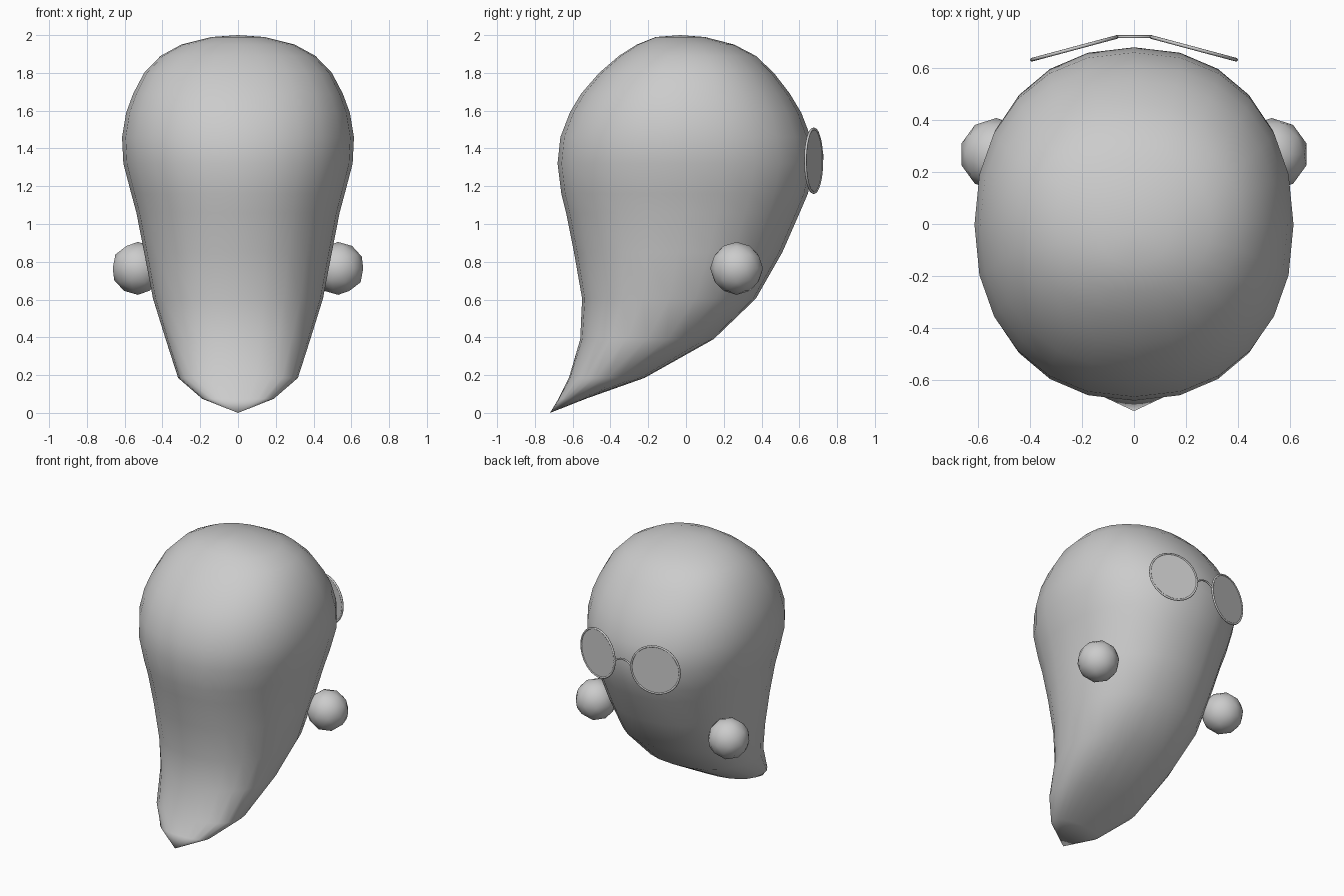
import bpy, bmesh, math

if "Cube" in bpy.data.objects:
    bpy.data.objects.remove(bpy.data.objects["Cube"])

SEG = 24
# Body rings: z, back y, front y, half width, squareness
RINGS = [
    (1.990, -0.16, 0.10, 0.14, 2.0),
    (1.950, -0.26, 0.255, 0.30, 2.1),
    (1.890, -0.355, 0.37, 0.41, 2.15),
    (1.800, -0.46, 0.465, 0.497, 2.2),
    (1.690, -0.555, 0.55, 0.555, 2.2),
    (1.590, -0.615, 0.61, 0.592, 2.2),
    (1.460, -0.665, 0.66, 0.614, 2.2),
    (1.320, -0.68, 0.68, 0.607, 2.2),
    (1.160, -0.66, 0.645, 0.565, 2.2),
    (1.060, -0.635, 0.602, 0.538, 2.2),
    (0.850, -0.593, 0.51, 0.497, 2.2),
    (0.605, -0.55, 0.37, 0.45, 2.25),
    (0.390, -0.56, 0.146, 0.383, 2.3),
    (0.185, -0.62, -0.22, 0.317, 2.3),
    (0.075, -0.675, -0.53, 0.19, 2.2),
]


def spow(v, p):
    return math.copysign(abs(v) ** p, v)


def smooth(ob):
    for p in ob.data.polygons:
        p.use_smooth = True


def finish(name, bm):
    bmesh.ops.recalc_face_normals(bm, faces=bm.faces)
    me = bpy.data.meshes.new(name)
    bm.to_mesh(me)
    bm.free()
    ob = bpy.data.objects.new(name, me)
    bpy.context.collection.objects.link(ob)
    smooth(ob)
    return ob


# Ghost-like body with a swept-back tail
bm = bmesh.new()
loops = []
for z, yb, yf, w, n in RINGS:
    loop = []
    for i in range(SEG):
        a = 2 * math.pi * i / SEG
        x = w * spow(math.cos(a), 2 / n)
        y = (yb + yf) / 2 + (yf - yb) / 2 * spow(math.sin(a), 2 / n)
        loop.append(bm.verts.new((x, y, z)))
    loops.append(loop)
top = bm.verts.new((0, -0.03, 2.0))
tip = bm.verts.new((0, -0.72, 0.0))
for i in range(SEG):
    j = (i + 1) % SEG
    for a, b in zip(loops, loops[1:]):
        bm.faces.new((a[i], a[j], b[j], b[i]))
    bm.faces.new((top, loops[0][j], loops[0][i]))
    bm.faces.new((tip, loops[-1][i], loops[-1][j]))
finish("body", bm)

# Floating hands, lenses and rims on both sides
for side, s in (("left", -1), ("right", 1)):
    bpy.ops.mesh.primitive_ico_sphere_add(subdivisions=2, radius=0.14,
                                          location=(s * 0.53, 0.268, 0.765))
    hand = bpy.context.object
    hand.name = side + "_hand"
    smooth(hand)

    loc, rot = (s * 0.23, 0.676, 1.335), (math.pi / 2, 0, -s * math.radians(15))
    bpy.ops.mesh.primitive_cylinder_add(vertices=32, radius=0.168, depth=0.005,
                                        location=loc, rotation=rot)
    bpy.context.object.name = side + "_lens"
    bpy.ops.mesh.primitive_torus_add(major_segments=32, minor_segments=8,
                                     major_radius=0.169, minor_radius=0.007,
                                     location=loc, rotation=rot)
    rim = bpy.context.object
    rim.name = side + "_rim"
    smooth(rim)

# Arched bridge between the lenses
cu = bpy.data.curves.new("bridge", 'CURVE')
cu.dimensions = '3D'
cu.bevel_depth = 0.006
cu.bevel_resolution = 2
sp = cu.splines.new('POLY')
sp.points.add(8)
for i, p in enumerate(sp.points):
    t = i / 4 - 1
    p.co = (0.066 * t, 0.721, 1.34 + 0.03 * (1 - t * t), 1)
bpy.context.collection.objects.link(bpy.data.objects.new("bridge", cu))
